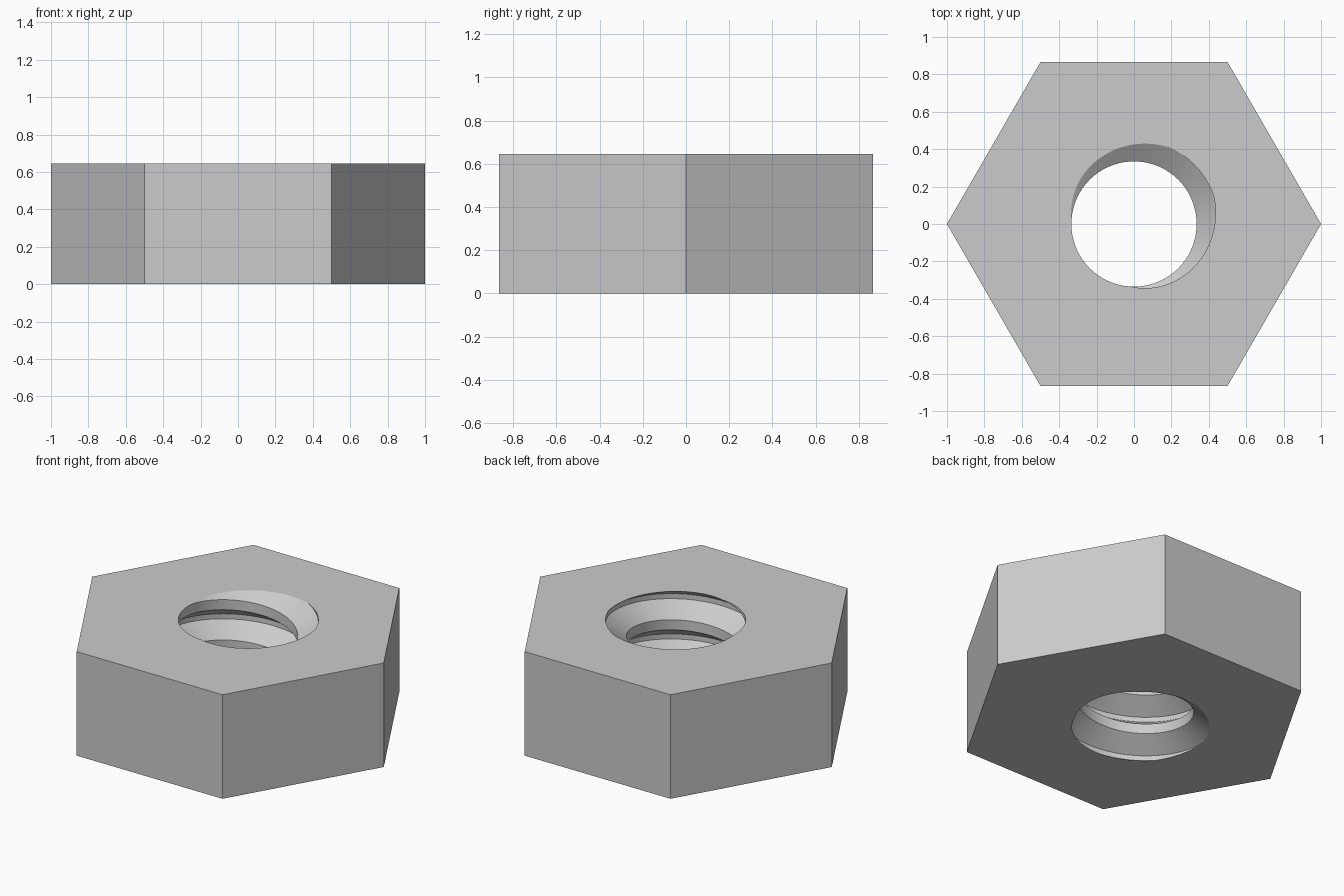
import bpy
import bmesh
import math
from mathutils import Vector

default_cube = bpy.data.objects.get("Cube")
if default_cube:
    bpy.data.objects.remove(default_cube, do_unlink=True)

HEIGHT = 0.645
CREST_R, ROOT_R = 0.335, 0.452
PITCH = 0.25
SEGMENTS = 72
ROOT_ANGLE = math.radians(42)  # where the groove runs out at the top face

# One thread turn, as (radius, height in pitches from the groove centre)
PROFILE = [(ROOT_R, -1 / 16), (ROOT_R, 1 / 16), (CREST_R, 3 / 8), (CREST_R, 5 / 8)]
TURNS = range(-5, 3)

steel = bpy.data.materials.new("light_grey_steel")
steel.use_nodes = True
grey = (0.6, 0.6, 0.6, 1.0)
steel.diffuse_color = grey
steel.node_tree.nodes["Principled BSDF"].inputs["Base Color"].default_value = grey

bm = bmesh.new()

# Right-hand helical thread, longer than the nut is high
columns = []
for i in range(SEGMENTS):
    angle = 2 * math.pi * i / SEGMENTS
    rise = HEIGHT + PITCH * (angle - ROOT_ANGLE) / (2 * math.pi)
    columns.append([
        bm.verts.new((r * math.cos(angle), r * math.sin(angle), rise + PITCH * (turn + h)))
        for turn in TURNS for r, h in PROFILE])

# After a full revolution each row joins the same row one turn higher
columns.append(columns[0][len(PROFILE):])
for a, b in zip(columns, columns[1:]):
    for j in range(min(len(a), len(b)) - 1):
        bm.faces.new((a[j], a[j + 1], b[j + 1], b[j]))

# Trim the thread flush with the two end faces
for z, direction in ((0, -1), (HEIGHT, 1)):
    bmesh.ops.bisect_plane(bm, geom=bm.verts[:] + bm.edges[:] + bm.faces[:], dist=1e-6,
                           plane_co=(0, 0, z), plane_no=(0, 0, direction), clear_outer=True)
bmesh.ops.remove_doubles(bm, verts=bm.verts[:], dist=1e-5)

# Hexagonal end faces around the hole
rings = []
for z, direction in ((0, -1), (HEIGHT, 1)):
    rim = [e for e in bm.edges if e.is_boundary and all(abs(v.co.z - z) < 1e-4 for v in e.verts)]
    ring = [bm.verts.new((math.cos(k * math.pi / 3), math.sin(k * math.pi / 3), z)) for k in range(6)]
    outline = [bm.edges.new((ring[k], ring[(k + 1) % 6])) for k in range(6)]
    bmesh.ops.triangle_fill(bm, edges=rim + outline, use_beauty=True,
                            normal=Vector((0, 0, direction)))
    rings.append(ring)

# Six flats
low, high = rings
for k in range(6):
    n = (k + 1) % 6
    bm.faces.new((low[k], low[n], high[n], high[k]))
bmesh.ops.recalc_face_normals(bm, faces=bm.faces[:])

mesh = bpy.data.meshes.new("hex_nut")
bm.to_mesh(mesh)
bm.free()
mesh.materials.append(steel)
nut = bpy.data.objects.new("hex_nut", mesh)
bpy.context.collection.objects.link(nut)

# Smooth thread flanks with crisp crests and edges
bpy.ops.object.select_all(action="DESELECT")
nut.select_set(True)
bpy.context.view_layer.objects.active = nut
bpy.ops.object.shade_smooth_by_angle(angle=math.radians(25))
